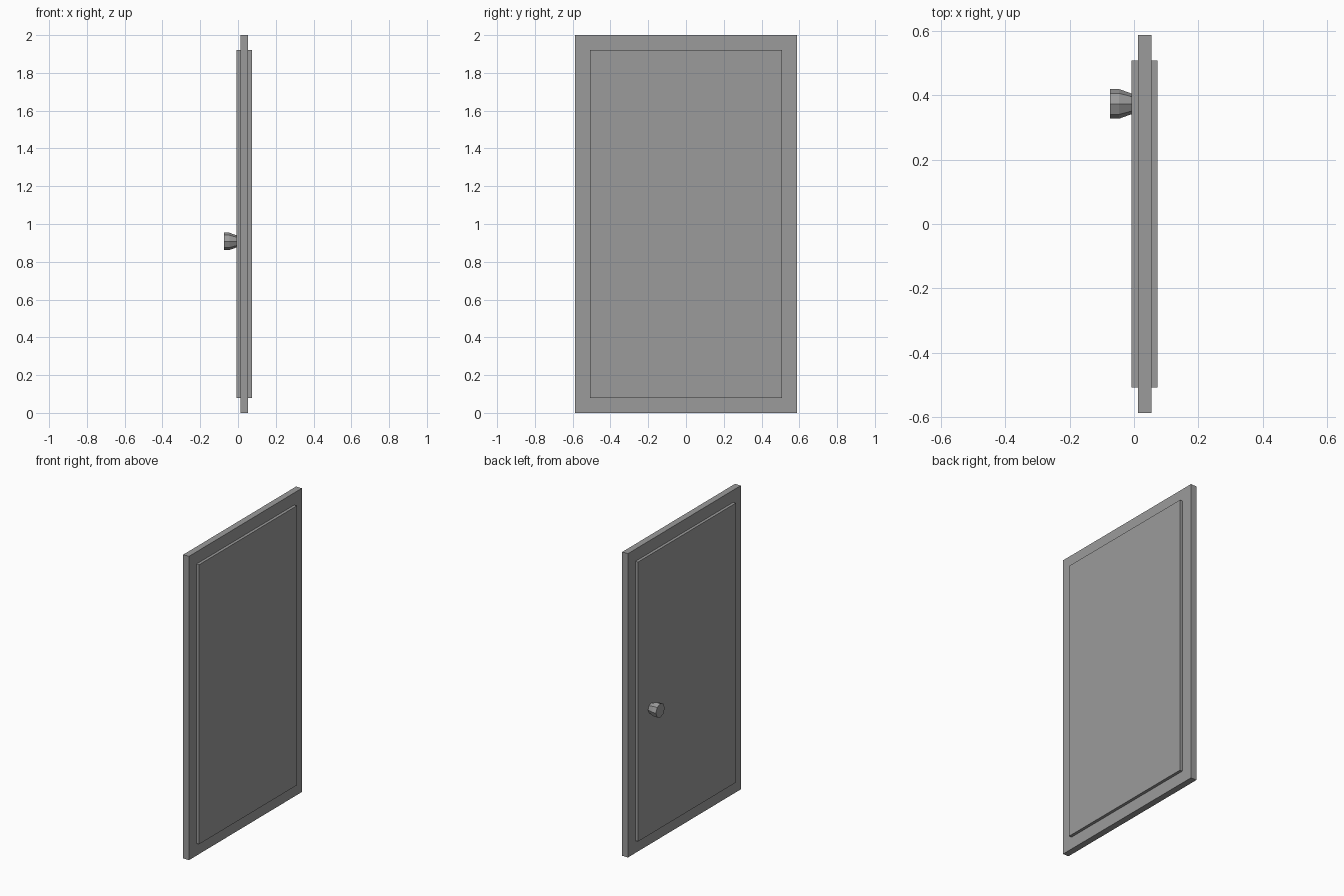
import bpy
import bmesh
import math

cube = bpy.data.objects.get("Cube")
if cube:
    bpy.data.objects.remove(cube, do_unlink=True)

# Single grey finish
GREY = (0.33, 0.33, 0.33, 1.0)
grey = bpy.data.materials.new("plain grey")
grey.use_nodes = True
grey.diffuse_color = GREY
grey.node_tree.nodes["Principled BSDF"].inputs["Base Color"].default_value = GREY


def add_object(name, bm):
    bmesh.ops.recalc_face_normals(bm, faces=bm.faces)
    mesh = bpy.data.meshes.new(name)
    bm.to_mesh(mesh)
    bm.free()
    mesh.materials.append(grey)
    obj = bpy.data.objects.new(name, mesh)
    bpy.context.collection.objects.link(obj)
    return obj


def add_box(name, x_range, half_width, z_range):
    bm = bmesh.new()
    bmesh.ops.create_cube(bm, size=1)
    for v in bm.verts:
        v.co.x = x_range[v.co.x > 0]
        v.co.y = math.copysign(half_width, v.co.y)
        v.co.z = z_range[v.co.z > 0]
    return add_object(name, bm)


def add_turned(name, profile, sides, y, z):
    # Rings of (x, radius) skinned along the x axis, capped at both ends
    bm = bmesh.new()
    rings = []
    for x, r in profile:
        angles = [2 * math.pi * i / sides for i in range(sides)]
        rings.append([bm.verts.new((x, y + r * math.cos(a), z + r * math.sin(a)))
                      for a in angles])
    for a, b in zip(rings, rings[1:]):
        for i in range(sides):
            j = (i + 1) % sides
            bm.faces.new((a[i], a[j], b[j], b[i]))
    bm.faces.new(rings[0])
    bm.faces.new(rings[-1])
    return add_object(name, bm)


# Door slab and the raised panel on both faces
add_box("door_slab", (0.012, 0.054), 0.587, (0.0, 2.0))
add_box("raised_panel", (-0.007, 0.073), 0.508, (0.08, 1.92))

# Faceted knob on one side only
add_turned("door_knob", [(-0.074, 0.046), (-0.046, 0.046), (-0.005, 0.031)],
           8, 0.373, 0.908)
